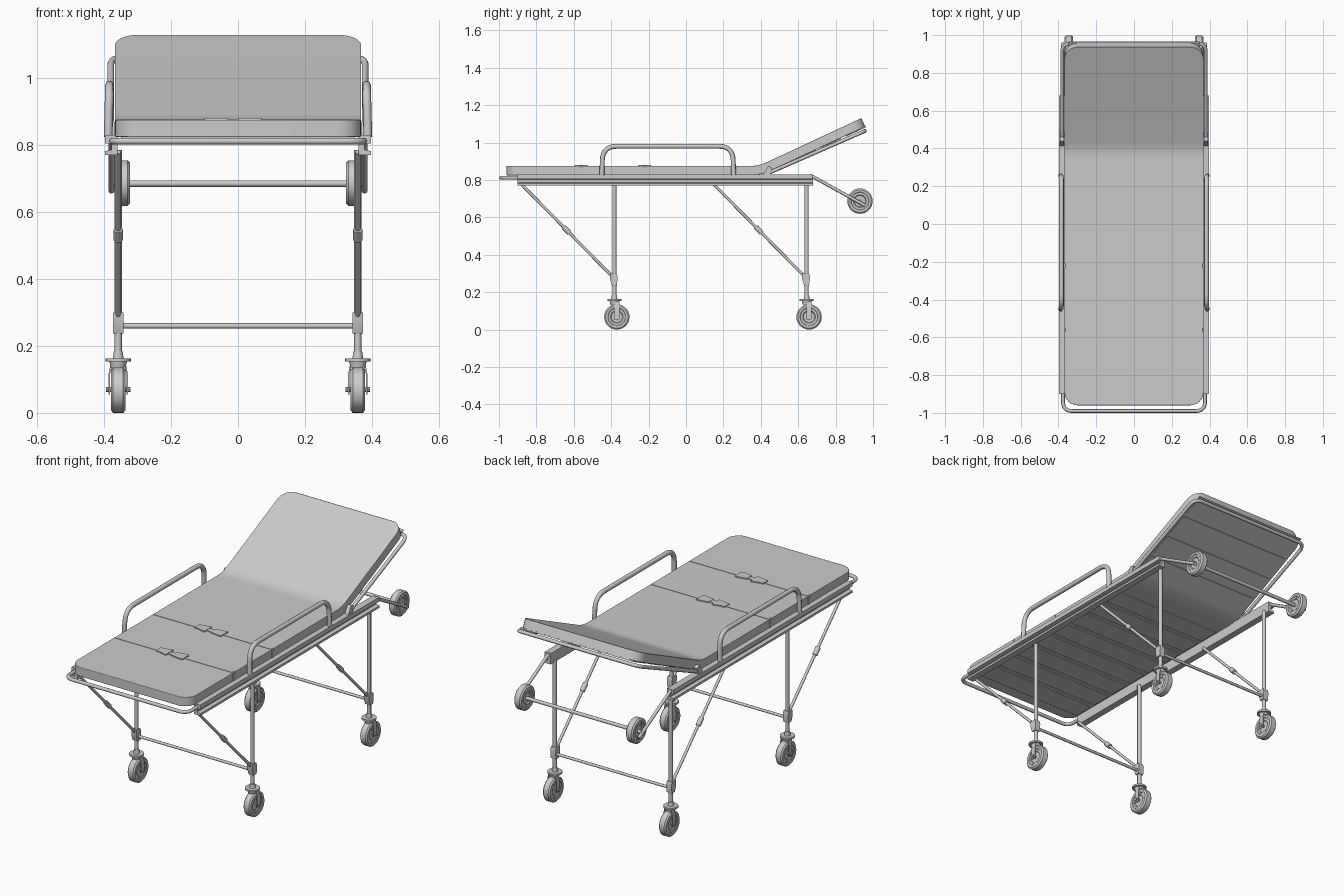
import bpy, bmesh, math
from mathutils import Vector, Matrix

if "Cube" in bpy.data.objects:
    bpy.data.objects.remove(bpy.data.objects["Cube"])


def mirror(ob):
    m = ob.modifiers.new("mirror", 'MIRROR')
    m.use_axis[0] = True
    return ob


def mesh_object(name, verts, faces):
    me = bpy.data.meshes.new(name)
    me.from_pydata(verts, [], faces)
    bm = bmesh.new()
    bm.from_mesh(me)
    bmesh.ops.recalc_face_normals(bm, faces=bm.faces)
    bm.to_mesh(me)
    bm.free()
    ob = bpy.data.objects.new(name, me)
    bpy.context.collection.objects.link(ob)
    return ob


def prism(name, pts, a, b, axis='X'):
    """Extrude a 2D outline from a to b along an axis."""
    def place(p, t):
        return (t, p[0], p[1]) if axis == 'X' else (p[0], t, p[1]) if axis == 'Y' else (p[0], p[1], t)
    n = len(pts)
    verts = [place(p, t) for t in (a, b) for p in pts]
    faces = [list(range(n)), list(range(n, 2 * n))]
    faces += [[i, (i + 1) % n, n + (i + 1) % n, n + i] for i in range(n)]
    return mesh_object(name, verts, faces)


def rect(u0, u1, v0, v1):
    return [(u0, v0), (u1, v0), (u1, v1), (u0, v1)]


def lathe(name, profile, center, axis='X', n=28):
    """Spin (offset, radius) points about an axis through center."""
    verts, k = [], len(profile)
    for i in range(n):
        c, s = math.cos(2 * math.pi * i / n), math.sin(2 * math.pi * i / n)
        for d, r in profile:
            p = (d, r * c, r * s) if axis == 'X' else (r * c, r * s, d)
            verts.append(Vector(center) + Vector(p))
    faces = [[i * k + j, i * k + j + 1, (i + 1) % n * k + j + 1, (i + 1) % n * k + j]
             for i in range(n) for j in range(k - 1)]
    faces += [[i * k for i in range(n)], [i * k + k - 1 for i in range(n)]]
    return mesh_object(name, verts, faces)


def tube(name, pts, r, fillet=0.0):
    """Round tube along a polyline with rounded corners."""
    pts = [Vector(p) for p in pts]
    path = [pts[0]]
    for a, p, b in zip(pts, pts[1:], pts[2:]):
        s, e = p + (a - p).normalized() * fillet, p + (b - p).normalized() * fillet
        for i in range(9):
            t = i / 8
            path.append(s * (1 - t) ** 2 + p * (2 * t * (1 - t) * 0.85 + 0.15 * 2 * t * (1 - t)) + e * t * t)
    path.append(pts[-1])
    cu = bpy.data.curves.new(name, 'CURVE')
    cu.dimensions = '3D'
    cu.bevel_depth, cu.bevel_resolution, cu.use_fill_caps = r, 2, True
    sp = cu.splines.new('POLY')
    sp.points.add(len(path) - 1)
    for q, p in zip(sp.points, path):
        q.co = (*p, 1)
    sp.use_smooth = True
    ob = bpy.data.objects.new(name, cu)
    bpy.context.collection.objects.link(ob)
    return ob


# Top surface of the bed along its length: flat, bend, raised backrest
Y0, YB, R, ANG, SLOPE = -0.96, 0.345, 0.2, math.radians(25), 0.56
FLAT = YB - Y0
TOTAL = FLAT + R * ANG + SLOPE


def bed(s, depth=0.0):
    a = min(max((s - FLAT) / R, 0), ANG)
    rest = max(s - FLAT - R * ANG, 0)
    y = Y0 + min(s, FLAT) + R * math.sin(a) + rest * math.cos(a)
    z = 0.875 + R * (1 - math.cos(a)) + rest * math.sin(a)
    return y + depth * math.sin(a), z - depth * math.cos(a)


# Mattress, lofted with rounded plan corners
W, CR, T = 0.368, 0.07, 0.05
arc = [(CR * (1 - math.cos(math.pi / 2 * i / 6)), W - CR + CR * math.sin(math.pi / 2 * i / 6)) for i in range(7)]
stations = arc + [(FLAT + R * ANG * i / 6, W) for i in range(7)] + [(TOTAL - s, w) for s, w in reversed(arc)]
verts, faces = [], []
for s, w in stations:
    (yt, zt), (yb, zb) = bed(s), bed(s, T)
    verts += [(-w, yt, zt), (w, yt, zt), (w, yb, zb), (-w, yb, zb)]
for i in range(len(stations) - 1):
    faces += [[4 * i + j, 4 * i + (j + 1) % 4, 4 * i + 4 + (j + 1) % 4, 4 * i + 4 + j] for j in range(4)]
faces += [[0, 1, 2, 3], [len(verts) - 4 + j for j in range(4)]]
mattress = mesh_object("mattress", verts, faces)
bev = mattress.modifiers.new("bevel", 'BEVEL')
bev.width, bev.segments, bev.angle_limit = 0.01, 3, math.radians(45)

# Slats under the mattress
for i in range(13):
    s = 0.07 + i * 0.147
    if FLAT - 0.1 < s < FLAT + R * ANG:
        continue
    q = [bed(s, T - 0.002), bed(s + 0.12, T - 0.002), bed(s + 0.12, T + 0.005), bed(s, T + 0.005)]
    prism("slat", q, -0.35, 0.35)

# Bed frame tubes
tube("lower_frame", [(-0.376, 0.42, 0.812), (-0.376, -0.99, 0.812), (0.376, -0.99, 0.812), (0.376, 0.42, 0.812)], 0.01, 0.05)
lo, hi = (0.43, 0.832), (0.957, 1.062)
tube("backrest_frame", [(-0.38, *lo), (-0.38, *hi), (0.38, *hi), (0.38, *lo)], 0.01, 0.05)
mirror(prism("backrest_hinge", [(0.41, 0.825), (0.45, 0.825), (0.46, 0.865), (0.44, 0.875)], 0.37, 0.392))

# Side rails, channel section open outward
mirror(prism("side_rail", [(0.36, 0.77), (0.398, 0.77), (0.398, 0.782), (0.378, 0.786), (0.378, 0.802),
                           (0.398, 0.806), (0.398, 0.83), (0.36, 0.83)], -0.9, 0.68, 'Y'))

# Hand rails
mirror(tube("hand_rail", [(0.388, -0.45, 0.825), (0.384, -0.445, 0.98), (0.384, 0.25, 0.98), (0.388, 0.255, 0.825)], 0.013, 0.075))

# Straps and buckles
for y in (-0.22, -0.56):
    prism("strap", [(-0.371, 0.83), (0.371, 0.83), (0.371, 0.868), (0.362, 0.877), (-0.362, 0.877), (-0.371, 0.868)],
          y - 0.01, y + 0.01, 'Y')
    prism("buckle_tongue", [(-0.1, y - 0.022), (-0.08, y - 0.022), (-0.03, y - 0.034), (-0.03, y + 0.034),
                            (-0.08, y + 0.022), (-0.1, y + 0.022)], 0.872, 0.881, 'Z')
    prism("buckle_link", rect(-0.03, 0.015, y - 0.015, y + 0.015), 0.872, 0.879, 'Z')
    prism("buckle_socket", [(0.0, y - 0.022), (0.05, y - 0.03), (0.07, y - 0.03), (0.07, y + 0.03),
                            (0.05, y + 0.03), (0.0, y + 0.022)], 0.872, 0.881, 'Z')


def wheel(name, x, y, z):
    half = [(0.012, 0.012), (0.012, 0.03), (0.017, 0.034), (0.017, 0.046), (0.02, 0.048), (0.022, 0.06), (0.015, 0.068)]
    prof = [(-d, r) for d, r in half] + [(d, r) for d, r in reversed(half)]
    mirror(lathe(name, prof, (x, y, z)))
    # hub bolts
    for i in range(6):
        a = i * math.pi / 3
        c = (x, y + 0.04 * math.cos(a), z + 0.04 * math.sin(a))
        mirror(lathe(name + "_bolt", [(-0.019, 0.003), (0.019, 0.003)], c, n=6))


# Leg sets with braces and casters
X = 0.358
for y, tag in ((-0.383, "front"), (0.645, "rear")):
    mirror(tube(tag + "_leg", [(X, y, 0.16), (X, y, 0.785)], 0.011))
    mirror(prism(tag + "_leg_sleeve", [(y - 0.024, 0.30), (y + 0.012, 0.30), (y + 0.018, 0.28), (y + 0.013, 0.237),
                                       (y - 0.013, 0.237), (y - 0.024, 0.27)], X - 0.016, X + 0.016))
    tube(tag + "_crossbar", [(-X, y, 0.26), (X, y, 0.26)], 0.008)
    a, b = Vector((X, y - 0.5, 0.78)), Vector((X, y - 0.012, 0.285))
    mid, d = a.lerp(b, 0.5), (b - a).normalized() * 0.022
    mirror(tube(tag + "_brace", [a, b], 0.008))
    mirror(tube(tag + "_brace_joint", [mid - d, mid + d], 0.014))
    # caster
    mirror(lathe(tag + "_caster_swivel", [(0.135, 0.022), (0.153, 0.026), (0.153, 0.038), (0.163, 0.038),
                                          (0.163, 0.016), (0.185, 0.013)], (X, y, 0), 'Z', 20))
    wy = y + 0.013
    for s in (-1, 1):
        fork = [(X + s * 0.016, 0.15), (X + s * 0.022, 0.15), (X + s * 0.029, 0.115), (X + s * 0.029, 0.055),
                (X + s * 0.025, 0.055), (X + s * 0.025, 0.113)]
        mirror(prism(tag + "_caster_fork", fork, wy - 0.014, wy + 0.014, 'Y'))
    mirror(lathe(tag + "_axle", [(-0.037, 0.008), (0.037, 0.008)], (X, wy, 0.07), n=10))
    wheel(tag + "_caster_wheel", X, wy, 0.068)

# Loading wheels on trailing arms
mirror(tube("loading_arm", [(0.378, 0.665, 0.825), (0.378, 0.957, 0.663)], 0.009))
tube("loading_axle", [(-0.378, 0.93, 0.685), (0.378, 0.93, 0.685)], 0.01)
wheel("loading_wheel", 0.345, 0.93, 0.687)

# Smooth shading with sharp edges kept
for ob in bpy.context.collection.objects:
    if ob.type == 'MESH':
        ob.select_set(True)
        bpy.context.view_layer.objects.active = ob
bpy.ops.object.shade_smooth_by_angle(angle=math.radians(35))
